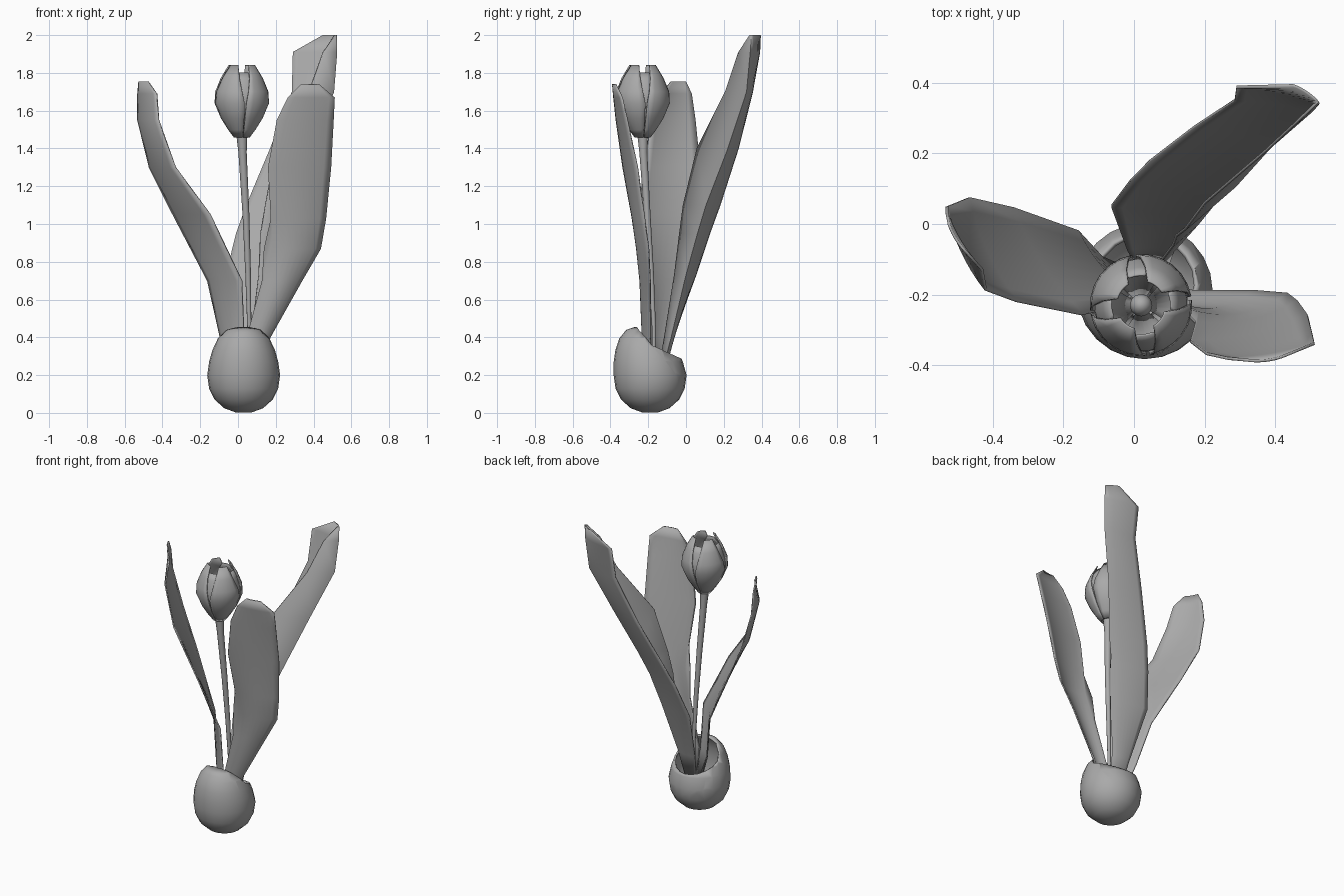
import bpy, bmesh
from math import sin, cos, pi, radians
from mathutils import Vector

cube = bpy.data.objects.get("Cube")
if cube:
    bpy.data.objects.remove(cube)

GREY = (0.4, 0.4, 0.4, 1)
grey = bpy.data.materials.new("plain grey")
grey.use_nodes = True
grey.diffuse_color = GREY
grey.node_tree.nodes["Principled BSDF"].inputs["Base Color"].default_value = GREY


def finish(name, bm, thickness=0, angle=60):
    """Turn a bmesh into a smooth shaded object, optionally with a thin wall."""
    bmesh.ops.recalc_face_normals(bm, faces=bm.faces)
    mesh = bpy.data.meshes.new(name)
    bm.to_mesh(mesh)
    bm.free()
    mesh.materials.append(grey)
    obj = bpy.data.objects.new(name, mesh)
    bpy.context.collection.objects.link(obj)
    if thickness:
        wall = obj.modifiers.new("wall", "SOLIDIFY")
        wall.thickness = thickness
        wall.offset = 0
    bpy.ops.object.select_all(action="DESELECT")
    obj.select_set(True)
    bpy.context.view_layer.objects.active = obj
    bpy.ops.object.shade_smooth_by_angle(angle=radians(angle))


def skin(bm, rows, closed=False):
    """Bridge rows of points with quads."""
    rows = [[bm.verts.new(p) for p in row] for row in rows]
    count = len(rows[0])
    for low, high in zip(rows, rows[1:]):
        for i in range(count if closed else count - 1):
            j = (i + 1) % count
            bm.faces.new((low[i], low[j], high[j], high[i]))
    return rows


def ring(x, y, z, r, sides):
    return [(x + r * cos(2 * pi * i / sides), y + r * sin(2 * pi * i / sides), z)
            for i in range(sides)]


# Bulb: hollow egg leaning forward, its rim dropping steeply and then gently towards the back
BULB = [(0.04, 0.008), (0.1, 0.03), (0.15, 0.075), (0.177, 0.13), (0.187, 0.2),
        (0.177, 0.27), (0.16, 0.33), (0.132, 0.39), (0.09, 0.435), (0.04, 0.45)]
bm = bmesh.new()
rings = skin(bm, [ring(0.03, -0.19 - 0.14 * max(0, z - 0.2), z, r, 24) for r, z in BULB], True)
bm.faces.new(rings[0])
corner = Vector((0, -0.18, 0.355))
slopes = [Vector((0, 0.095, 0.08)), Vector((0, 0.07, 0.15))]
for normal in slopes:
    bmesh.ops.bisect_plane(bm, geom=bm.verts[:] + bm.edges[:] + bm.faces[:],
                           plane_co=corner, plane_no=normal)
opening = [f for f in bm.faces
           if all((f.calc_center_median() - corner).dot(n) > 0 for n in slopes)]
bmesh.ops.delete(bm, geom=opening, context="FACES")
finish("bulb", bm, 0.012)

# Stem: tapered tube that leans slightly towards the front
STEM = [(0.06, -0.17, 0.15, 0.01), (0.06, -0.17, 0.45, 0.011), (0.053, -0.185, 0.75, 0.015),
        (0.042, -0.205, 1.05, 0.018), (0.024, -0.226, 1.38, 0.022), (0.02, -0.23, 1.48, 0.03)]
bm = bmesh.new()
rings = skin(bm, [ring(*row, 10) for row in STEM], True)
bm.faces.new(rings[-1])
finish("stem", bm)


# Leaves: each row is centre x, y, z, half width, heading of the width, cup depth
# and, where the last edge folds back, the width of the fold
def leaf(name, rows, fold_slope=0, columns=8):
    bm = bmesh.new()
    points = []
    for x, y, z, half, heading, cup, *fold in rows:
        across = Vector((cos(radians(heading)), sin(radians(heading)), 0))
        outward = Vector((-across.y, across.x, 0))
        steps = [2 * i / columns - 1 for i in range(columns + 1)]
        row = [Vector((x, y, z)) + across * half * u + outward * cup * (1 - u * u)
               for u in steps]
        row += [row[-1] + Vector((-width, width * fold_slope, 0)) for width in fold]
        points.append(row)
    skin(bm, points)
    finish(name, bm, 0.008)


leaf("right_leaf", [
    (0.02, -0.16, 0.2, 0.05, 138, 0.015), (-0.03, -0.15, 0.4, 0.085, 138, 0.015),
    (-0.07, -0.12, 0.7, 0.135, 132, 0.02), (-0.245, -0.105, 1.05, 0.18, 123, 0.02),
    (-0.4, -0.072, 1.3, 0.162, 115, 0.02), (-0.475, -0.068, 1.55, 0.13, 115, 0.015),
    (-0.48, -0.05, 1.69, 0.094, 122, 0.01), (-0.5, -0.04, 1.755, 0.045, 122, 0.005)])
leaf("left_leaf", [
    (0.07, -0.18, 0.2, 0.04, 190, 0.02, 0.005), (0.11, -0.2, 0.4, 0.06, 190, 0.03, 0.005),
    (0.24, -0.21, 0.7, 0.1, 192, 0.03, 0.015), (0.31, -0.225, 0.87, 0.13, 192, 0.03, 0.045),
    (0.322, -0.25, 1.03, 0.146, 192, 0.025, 0.005),
    (0.328, -0.295, 1.3, 0.168, 193, 0.02, 0.005), (0.358, -0.34, 1.55, 0.15, 191, 0.015, 0.005),
    (0.39, -0.36, 1.67, 0.123, 190, 0.01, 0.005), (0.385, -0.38, 1.74, 0.045, 190, 0.005, 0.005)],
    fold_slope=0.2)
leaf("back_leaf", [
    (0.05, -0.13, 0.2, 0.04, 0, 0.01, 0.02), (0.045, -0.075, 0.4, 0.065, -4, 0.01, 0.04),
    (0.058, 0.025, 0.73, 0.125, -12, 0.01, 0.07), (0.11, 0.092, 0.95, 0.124, -15, 0.01, 0.11),
    (0.165, 0.142, 1.1, 0.126, -17, 0.01, 0.14), (0.28, 0.248, 1.4, 0.113, -14, 0.01, 0.19),
    (0.395, 0.335, 1.7, 0.111, -8, 0.01, 0.13), (0.406, 0.364, 1.91, 0.118, -12, 0.01, 0.07),
    (0.486, 0.369, 2.0, 0.042, -34, 0.005, 0.008)], fold_slope=-0.85)

# Flower: four outer petals with four shorter inner petals in the gaps
# Each profile row is radius, height, half angle
OUTER = [(0.04, 1.46, 44), (0.07, 1.5, 44), (0.108, 1.56, 44), (0.142, 1.64, 43),
         (0.138, 1.7, 38), (0.11, 1.77, 31), (0.07, 1.84, 22)]
INNER = [(0.03, 1.465, 40), (0.097, 1.56, 40), (0.13, 1.64, 38),
         (0.128, 1.7, 34), (0.105, 1.76, 26), (0.085, 1.8, 15)]


def petal(name, profile, heading):
    bm = bmesh.new()
    points = []
    for r, z, half in profile:
        angles = [radians(heading + half * (i / 3 - 1)) for i in range(7)]
        points.append([(0.02 + r * cos(a), -0.23 + r * sin(a), z) for a in angles])
    skin(bm, points)
    finish(name, bm, 0.006)


for i in range(4):
    petal(f"outer_petal_{i + 1}", OUTER, 53 + 90 * i)
    petal(f"inner_petal_{i + 1}", INNER, 8 + 90 * i)

# Pistil: short stalk with a rounded head inside the flower
PISTIL = [(0.012, 1.47), (0.014, 1.6), (0.028, 1.63), (0.032, 1.66), (0.024, 1.685), (0.008, 1.695)]
bm = bmesh.new()
rings = skin(bm, [ring(0.02, -0.23, z, r, 12) for r, z in PISTIL], True)
bm.faces.new(rings[-1])
finish("pistil", bm)
